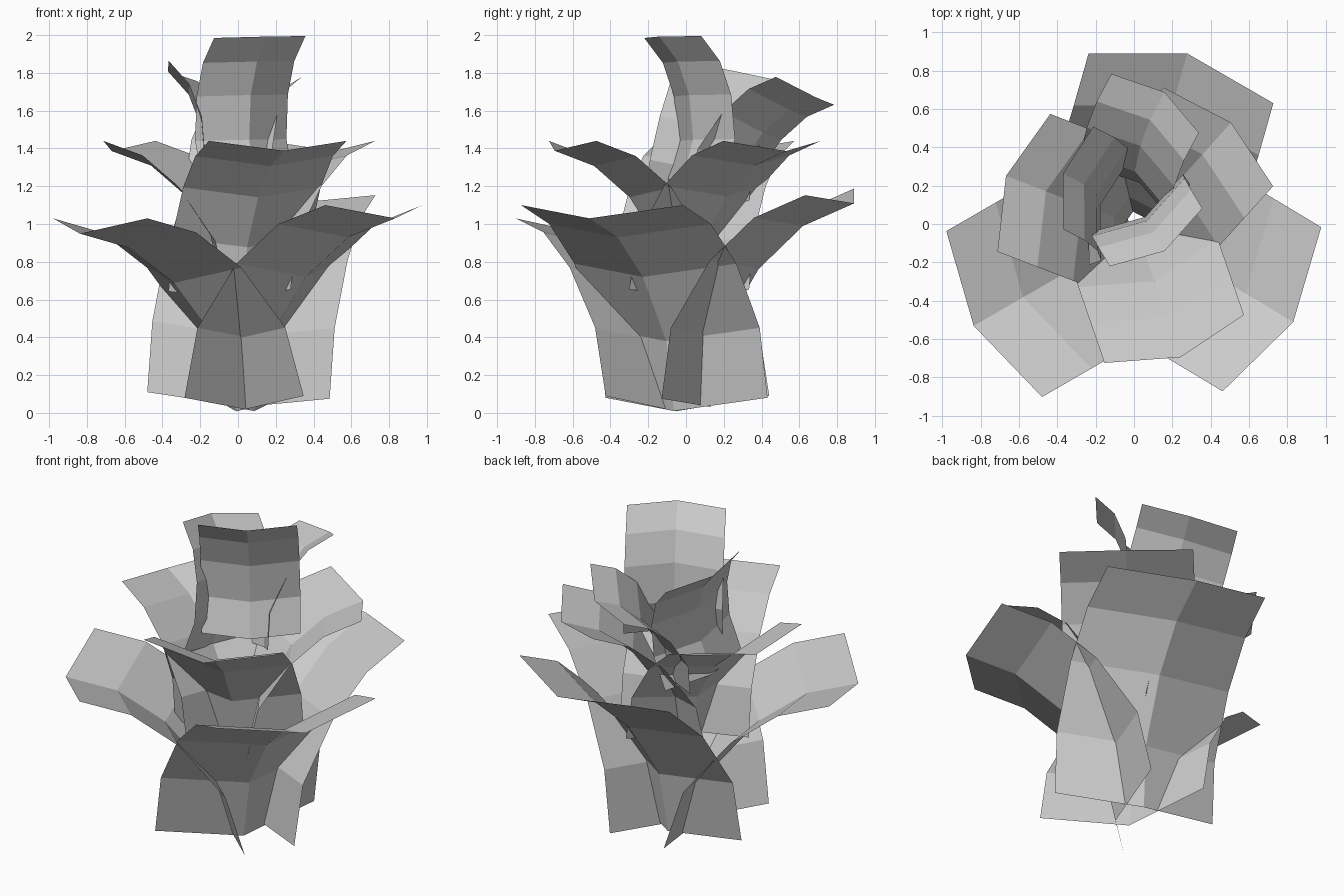
import bpy, bmesh
from math import radians
from mathutils import Matrix, Vector

if "Cube" in bpy.data.objects:
    bpy.data.objects.remove(bpy.data.objects["Cube"])

# Side profile of a leaf, base to tip: (outward, up) for the outer edges
EDGE = [(-0.02, 0.08), (0.06, 0.45), (0.30, 0.79), (0.56, 1.00), (0.85, 1.10)]
KEEL = (0.13, -0.07)      # centre fold relative to the edges
HALF_WIDTH = 0.5


def leaf(name, tip, yaw, tilt, roll, scale):
    """Folded, outward-curling leaf hung from the middle of its tip edges."""
    place = (Matrix.Translation(tip) @ Matrix.Rotation(radians(yaw), 4, 'Z')
             @ Matrix.Rotation(radians(roll), 4, 'X')
             @ Matrix.Rotation(radians(-tilt), 4, 'Y') @ Matrix.Scale(scale, 4))
    tr, tz = EDGE[-1]
    bm = bmesh.new()
    rows = []
    for r, z in EDGE:
        r, z = r - tr, z - tz
        pts = [(r, -HALF_WIDTH, z), (r + KEEL[0], 0, z + KEEL[1]), (r, HALF_WIDTH, z)]
        rows.append([bm.verts.new(place @ Vector(p)) for p in pts])
    for a, b in zip(rows, rows[1:]):
        for i in range(2):
            bm.faces.new((a[i], a[i + 1], b[i + 1], b[i]))
    mesh = bpy.data.meshes.new(name)
    bm.to_mesh(mesh)
    bm.free()
    bpy.context.collection.objects.link(bpy.data.objects.new(name, mesh))


# Each tier: scale, then leaves as (tip position, yaw, tilt, roll)
TIERS = {
    "lower_leaf": (1.0, [((0.72, -0.445, 1.10), -31, 0, 0),
                         ((-0.73, -0.47, 1.03), 210, -5, 0),
                         ((0.245, 0.76, 1.17), 75, 4, 2)]),
    "middle_leaf": (0.77, [((-0.575, 0.215, 1.44), 159, 0, 0),
                           ((0.21, -0.60, 1.44), 289, 1, 0),
                           ((0.44, 0.455, 1.44), 48, 0, 0)]),
    "upper_leaf": (0.57, [((0.115, -0.07, 1.99), -58, 30, 1),
                          ((0.11, 0.63, 1.705), 56, 3, -15),
                          ((-0.29, 0.24, 1.81), 164, 27, 11)]),
}
for name, (scale, leaves) in TIERS.items():
    for i, (tip, yaw, tilt, roll) in enumerate(leaves, 1):
        leaf(f"{name}_{i}", tip, yaw, tilt, roll, scale)
